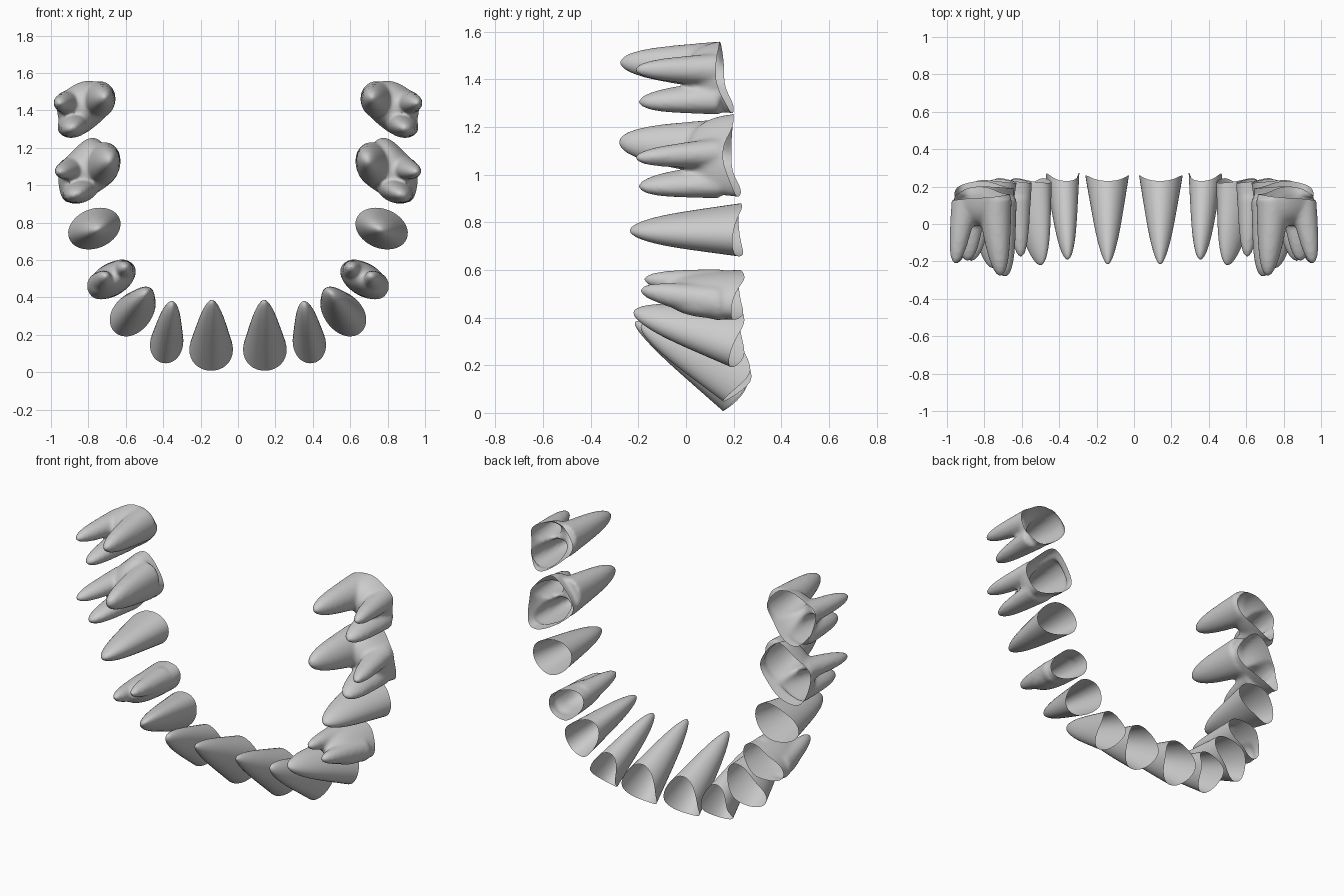
import bpy, bmesh
from math import cos, sin, radians, pi, atan2, hypot
from mathutils import Matrix

if "Cube" in bpy.data.objects:
    bpy.data.objects.remove(bpy.data.objects["Cube"])

N = 36


def ellipse(cx, cz, ru, rv, deg, egg=0.0):
    """Outline in x-z; u axis points to the cheek side, v axis to the back tooth."""
    a, pts = radians(deg), []
    for i in range(N):
        t = 2 * pi * i / N
        u, v = ru * cos(t), rv * sin(t) * (1 + egg * cos(t))
        pts.append((cx + u * cos(a) - v * sin(a), cz + u * sin(a) + v * cos(a)))
    return pts


def smooth_outline(ctrl):
    """Closed Catmull-Rom outline through a few control points."""
    n, per, pts = len(ctrl), N // len(ctrl), []
    for i in range(n):
        p = [ctrl[(i + k - 1) % n] for k in range(4)]
        for j in range(per):
            t = j / per
            pts.append(tuple(0.5 * (2 * b + (c - a) * t + (2 * a - 5 * b + 4 * c - d) * t * t
                                    + (3 * b - a - 3 * c + d) * t ** 3)
                             for a, b, c, d in zip(*p)))
    return pts


def rim_height(cx, cz, deg, rim):
    """Wavy gum-line: rim = heights at cheek, back, palate and front sides."""
    a = radians(deg)

    def height(x, z):
        dx, dz = x - cx, z - cz
        r = hypot(dx, dz) or 1
        c = (dx * cos(a) + dz * sin(a)) / r
        s = (dz * cos(a) - dx * sin(a)) / r
        return rim[0 if c > 0 else 2] * c * c + rim[1 if s > 0 else 3] * s * s
    return height


def loft(bm, outline, tip, top, k=0.6, q=6, rows=22, cap=False):
    """Tapering root from an outline at y = top(x, z) to a rounded tip."""
    n = len(outline)
    cx, cz = (sum(p[i] for p in outline) / n for i in (0, 1))
    rings = []
    for j in range(rows):
        t = 1 - (1 - j / rows) ** 1.7
        s = (1 - k * t) * (1 - t ** q) ** 0.5
        ox, oz = cx + (tip[0] - cx) * t, cz + (tip[2] - cz) * t
        rings.append([bm.verts.new((ox + (x - cx) * s, top(x, z) * (1 - t) + tip[1] * t,
                                    oz + (z - cz) * s)) for x, z in outline])
    end = bm.verts.new(tip)
    for i in range(n):
        m = (i + 1) % n
        for a, b in zip(rings, rings[1:]):
            bm.faces.new((a[i], b[i], b[m], a[m]))
        bm.faces.new((rings[-1][i], end, rings[-1][m]))
    if cap:
        bm.faces.new(rings[0])


def finish(bm, name):
    """Make the right tooth and its mirrored partner."""
    for f in bm.faces:
        f.smooth = True
    for side, sx in (("right", 1), ("left", -1)):
        me = bpy.data.meshes.new(name + "_" + side)
        bm.to_mesh(me)
        if sx < 0:
            me.transform(Matrix.Diagonal((-1, 1, 1, 1)))
            me.flip_normals()
        bpy.context.collection.objects.link(bpy.data.objects.new(me.name, me))
    bm.free()


def single_root(name, cx, cz, ru, rv, deg, tip, rim, k, egg):
    bm = bmesh.new()
    loft(bm, ellipse(cx, cz, ru, rv, deg, egg), tip, rim_height(cx, cz, deg, rim), k)
    bmesh.ops.recalc_face_normals(bm, faces=bm.faces)
    finish(bm, name)


def multi_root(name, outline, deg, rim, trunk_end, roots):
    """Trunk and roots fused by remeshing, then cut open along the gum-line."""
    cx, cz = (sum(p[i] for p in outline) / len(outline) for i in (0, 1))
    bm = bmesh.new()
    loft(bm, outline, (cx, trunk_end, cz), lambda x, z: 0.36, 0.12, 5, cap=True)
    for x, z, ru, rv, rdeg, tip, k in roots:
        loft(bm, ellipse(x, z, ru, rv, rdeg), tip, lambda x, z: 0.14, k, cap=True)
    bmesh.ops.recalc_face_normals(bm, faces=bm.faces)
    me = bpy.data.meshes.new("helper")
    bm.to_mesh(me)
    bm.free()
    ob = bpy.data.objects.new("helper", me)
    bpy.context.collection.objects.link(ob)
    rm = ob.modifiers.new("fuse", 'REMESH')
    rm.mode, rm.voxel_size = 'VOXEL', 0.011
    sm = ob.modifiers.new("soften", 'SMOOTH')
    sm.factor, sm.iterations = 0.5, 8
    bm = bmesh.new()
    bm.from_object(ob, bpy.context.evaluated_depsgraph_get())
    bpy.data.objects.remove(ob)
    height = rim_height(cx, cz, deg, rim)
    for v in bm.verts:
        v.co.y -= height(v.co.x, v.co.z)
    bmesh.ops.bisect_plane(bm, geom=bm.verts[:] + bm.edges[:] + bm.faces[:], dist=1e-5,
                           plane_co=(0, 0, 0), plane_no=(0, 1, 0), clear_outer=True)
    for v in bm.verts:
        v.co.y += height(v.co.x, v.co.z)
    finish(bm, name)


# Front teeth and second premolar: one tapering root each
single_root("central_incisor", .143, .14, .132, .115, -88, (.14, -.215, .375),
            (.155, .26, .23, .26), .68, .15)
single_root("lateral_incisor", .38, .165, .118, .088, -80, (.355, -.19, .36),
            (.155, .27, .23, .275), .55, .08)
single_root("canine", .56, .32, .145, .1, -47, (.50, -.22, .42),
            (.18, .245, .22, .245), .6, .08)
single_root("second_premolar", .768, .768, .145, .105, -22, (.755, -.235, .765),
            (.195, .235, .22, .24), .58, 0)

# First premolar: short forked root
multi_root("first_premolar", ellipse(.675, .495, .148, .09, -32), -32,
           (.19, .245, .22, .24), -.09,
           [(.735, .46, .075, .075, -32, (.71, -.195, .515), .5),
            (.62, .535, .07, .07, -32, (.605, -.18, .56), .5)])

# Molars: palatal, back cheek-side and front cheek-side roots
multi_root("first_molar",
           smooth_outline([(.76, 1.265), (.90, 1.18), (.975, 1.07), (.925, .90),
                           (.73, .965), (.625, 1.09)]), 0,
           (.155, .2, .19, .23), .0,
           [(.73, 1.11, .10, .125, 20, (.69, -.285, 1.135), .5),
            (.88, 1.09, .08, .065, 0, (.95, -.215, 1.07), .45),
            (.84, .975, .105, .07, -20, (.87, -.2, .95), .45)])
multi_root("second_molar",
           smooth_outline([(.78, 1.575), (.94, 1.51), (.985, 1.38), (.89, 1.245),
                           (.72, 1.34), (.65, 1.46)]), 0,
           (.125, .14, .16, .2), -.01,
           [(.75, 1.455, .095, .105, 20, (.715, -.28, 1.47), .5),
            (.90, 1.44, .075, .07, 0, (.955, -.215, 1.44), .45),
            (.875, 1.325, .095, .07, -20, (.89, -.2, 1.305), .45)])
